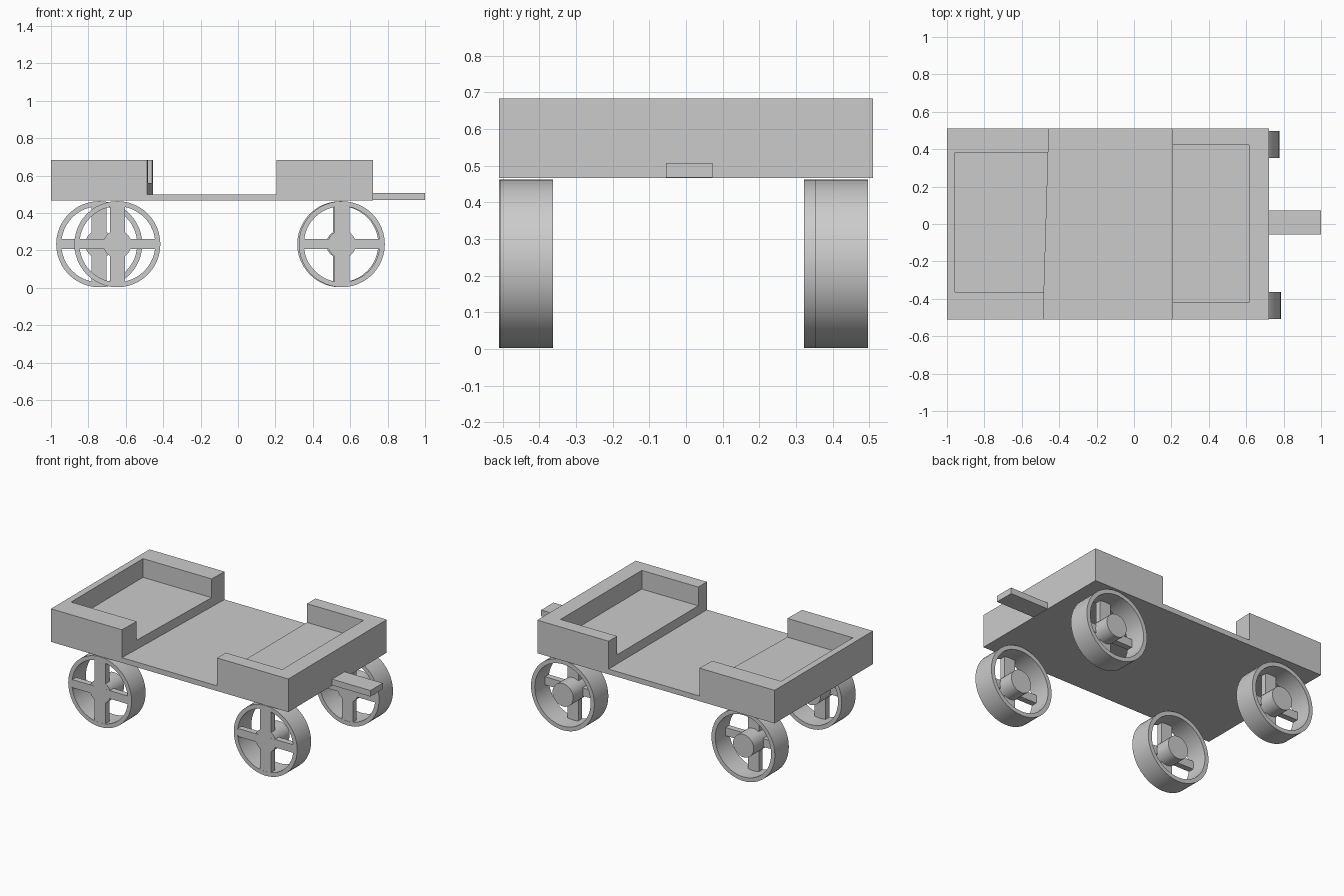
import bpy, bmesh, math
from mathutils import Matrix

cube = bpy.data.objects.get("Cube")
if cube:
    bpy.data.objects.remove(cube, do_unlink=True)

grey = bpy.data.materials.new("plain grey")
grey.use_nodes = True
COLOUR = (0.6, 0.6, 0.6, 1)
grey.diffuse_color = COLOUR
grey.node_tree.nodes["Principled BSDF"].inputs["Base Color"].default_value = COLOUR


def finish(name, bm, smooth=False):
    bmesh.ops.recalc_face_normals(bm, faces=bm.faces)
    mesh = bpy.data.meshes.new(name)
    bm.to_mesh(mesh)
    bm.free()
    mesh.materials.append(grey)
    obj = bpy.data.objects.new(name, mesh)
    bpy.context.collection.objects.link(obj)
    if smooth:
        bpy.ops.object.select_all(action="DESELECT")
        obj.select_set(True)
        bpy.context.view_layer.objects.active = obj
        bpy.ops.object.shade_smooth_by_angle(angle=math.radians(35))
    return obj


def prism(name, outline, bottom, top):
    """Extrude a plan outline upwards."""
    bm = bmesh.new()
    face = bm.faces.new([bm.verts.new((x, y, bottom)) for x, y in outline])
    new = bmesh.ops.extrude_face_region(bm, geom=[face])["geom"]
    verts = [v for v in new if isinstance(v, bmesh.types.BMVert)]
    bmesh.ops.translate(bm, verts=verts, vec=(0, 0, top - bottom))
    return finish(name, bm)


BOTTOM, DECK, FLOOR, RIM = 0.466, 0.5, 0.56, 0.683
SIDE = 0.51


def slant(y):
    """Slightly crooked open edge of the rear tray."""
    return -0.47 + 0.03 * y


def tray(name, end, inner_end, y0, y1, edge):
    """U-shaped wall around a raised floor, open towards the deck."""
    prism(name + "_walls", [
        (edge(-SIDE), -SIDE), (end, -SIDE), (end, SIDE), (edge(SIDE), SIDE),
        (edge(y1), y1), (inner_end, y1), (inner_end, y0), (edge(y0), y0)], BOTTOM, RIM)
    prism(name + "_floor", [
        (edge(y0), y0), (inner_end, y0), (inner_end, y1), (edge(y1), y1)], BOTTOM, FLOOR)
    # low sill carrying the floor out to the open edge
    return edge


def front_edge(y):
    return 0.205


# Body
tray("rear_tray", -1, -0.957, -0.363, 0.382, slant)
tray("front_tray", 0.722, 0.615, -0.42, 0.422, front_edge)
prism("deck", [(slant(-SIDE), -SIDE), (front_edge(0), -SIDE),
               (front_edge(0), SIDE), (slant(SIDE), SIDE)], BOTTOM, DECK)
prism("tongue", [(0.72, -0.055), (1, -0.055), (1, 0.073), (0.72, 0.073)], BOTTOM + 0.002, 0.508)

# Wheels: hollow rim, cross of spokes on the -y face, hub through the full width
RADIUS, INNER, HUB, WIDTH, SPOKE = 0.23, 0.203, 0.075, 0.145, 0.04


def box(bm, x, z, y0, y1):
    size = Matrix.Diagonal((x, y1 - y0, z, 1))
    bmesh.ops.create_cube(bm, size=1, matrix=Matrix.Translation((0, (y0 + y1) / 2, 0)) @ size)


def wheel(name, x, y):
    bm = bmesh.new()
    # rim section spun about the axle
    section = [bm.verts.new((r, d, 0)) for r, d in
               ((INNER, 0), (RADIUS, 0), (RADIUS, WIDTH), (INNER, WIDTH))]
    loop = [bm.edges.new((section[i], section[(i + 1) % 4])) for i in range(4)]
    bmesh.ops.spin(bm, geom=section + loop, cent=(0, 0, 0), axis=(0, 1, 0),
                   angle=math.tau, steps=48, use_duplicate=False)
    bmesh.ops.remove_doubles(bm, verts=bm.verts, dist=0.0001)
    reach = 2 * INNER + 0.01
    box(bm, 0.08, reach, 0.001, SPOKE)
    box(bm, reach, 0.053, 0.001, SPOKE)
    turn = Matrix.Translation((0, WIDTH / 2, 0)) @ Matrix.Rotation(math.pi / 2, 4, "X")
    bmesh.ops.create_cone(bm, cap_ends=True, segments=32, radius1=HUB, radius2=HUB,
                          depth=WIDTH - 0.004, matrix=turn)
    obj = finish(name, bm, smooth=True)
    obj.location = (x, y, RADIUS + 0.003)


wheel("front_right_wheel", 0.555, -0.508)
wheel("front_left_wheel", 0.547, 0.352)
wheel("rear_right_wheel", -0.645, -0.51)
wheel("rear_left_wheel", -0.742, 0.322)
